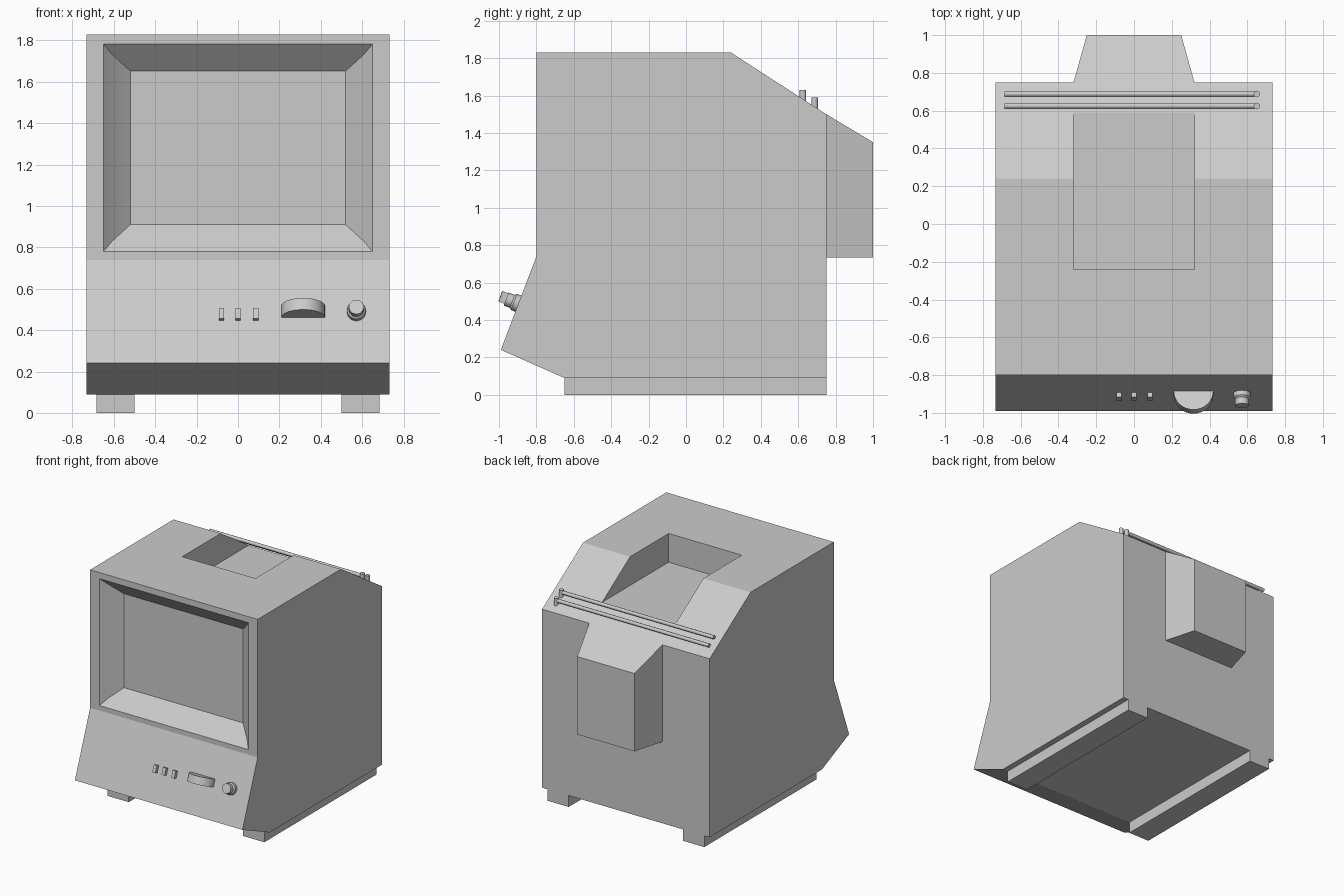
import bpy, bmesh, math
from mathutils import Vector, Matrix

if "Cube" in bpy.data.objects:
    bpy.data.objects.remove(bpy.data.objects["Cube"])


def loft(name, rings, smooth=None):
    """Skin a closed solid through rings with equal point counts."""
    bm = bmesh.new()
    loops = [[bm.verts.new(p) for p in ring] for ring in rings]
    n = len(loops[0])
    for a, b in zip(loops, loops[1:]):
        for i in range(n):
            j = (i + 1) % n
            bm.faces.new((a[i], a[j], b[j], b[i]))
    bm.faces.new(loops[0])
    bm.faces.new(loops[-1])
    bmesh.ops.recalc_face_normals(bm, faces=bm.faces)
    mesh = bpy.data.meshes.new(name)
    bm.to_mesh(mesh)
    bm.free()
    ob = bpy.data.objects.new(name, mesh)
    bpy.context.collection.objects.link(ob)
    if smooth:
        smooth_by_angle(ob, smooth)
    return ob


def smooth_by_angle(ob, degrees):
    bpy.ops.object.select_all(action='DESELECT')
    ob.select_set(True)
    bpy.context.view_layer.objects.active = ob
    bpy.ops.object.shade_smooth_by_angle(angle=math.radians(degrees))


def box(name, x0, x1, y0, y1, z0, z1):
    return loft(name, [[(x0, y0, z), (x1, y0, z), (x1, y1, z), (x0, y1, z)] for z in (z0, z1)])


def turned(name, profile, sides, matrix):
    """Revolve (radius, height) steps about local z, placed by matrix."""
    rings = [[matrix @ Vector((r * math.cos(t), r * math.sin(t), h))
              for t in (math.tau * i / sides for i in range(sides))] for r, h in profile]
    return loft(name, rings, 35)


def cut(ob, cutter):
    mod = ob.modifiers.new("cut", 'BOOLEAN')
    mod.operation = 'DIFFERENCE'
    mod.solver = 'EXACT'
    mod.object = cutter
    cutter.hide_render = True
    bpy.context.view_layer.objects.active = ob
    bpy.ops.object.modifier_apply(modifier=mod.name)
    bpy.data.objects.remove(cutter)


# Cabinet from its side profile
side = [(-0.8, 1.83), (0.24, 1.83), (0.75, 1.5), (0.75, 0.09),
        (-0.65, 0.09), (-0.99, 0.24), (-0.8, 0.74)]
body = loft("cabinet", [[(x, y, z) for y, z in side] for x in (-0.732, 0.732)])

# Recessed screen: half width, inset in z, depth
steps = [(0.667, -0.02, -0.0185), (0.65, 0, 0), (0.608, 0.05, 0.046), (0.52, 0.13, 0.12)]
cut(body, loft("screen_cutter", [
    [(-w, -0.8 + d, 0.78 + i), (w, -0.8 + d, 0.78 + i),
     (w, -0.8 + d, 1.782 - i), (-w, -0.8 + d, 1.782 - i)] for w, i, d in steps]))

# Handle well in the top
cut(body, box("well_cutter", -0.32, 0.32, -0.24, 0.9, 1.603, 2.0))
smooth_by_angle(body, 15)

# Tapered housing on the back
loft("rear_housing", [[(-w, y, 0.735), (w, y, 0.735), (w, y, z), (-w, y, z)]
                      for w, y, z in ((0.32, 0.75, 1.5), (0.25, 1.0, 1.35))])

# Runner feet
for s, label in ((-1, "left"), (1, "right")):
    box(label + "_foot", *sorted((s * 0.5, s * 0.685)), -0.65, 0.75, 0, 0.095)

# Folded antenna rods with upright pivots
for i, (y, top) in enumerate(((0.625, 1.63), (0.688, 1.59))):
    along_x = Matrix.Translation((-0.685, y, top - 0.022)) @ Matrix.Rotation(math.pi / 2, 4, 'Y')
    turned(f"antenna_rod_{i + 1}", [(0.014, 0), (0.014, 1.335)], 12, along_x)
    turned(f"antenna_pivot_{i + 1}", [(0.017, -0.11), (0.017, 0)], 12,
           Matrix.Translation((0.65, y, top)))

# Sloped control panel frame: local x across, y up the slope, z outward
tilt = math.atan2(0.5, 0.19)


def on_panel(x, z):
    y = -0.8 - 0.19 * (0.74 - z) / 0.5
    return Matrix.Translation((x, y, z)) @ Matrix.Rotation(tilt, 4, 'X')


# Small buttons
for i, x in enumerate((-0.08, 0.0, 0.085)):
    b = box(f"button_{i + 1}", -0.013, 0.013, -0.028, 0.028, -0.02, 0.027)
    b.matrix_world = on_panel(x, 0.472)

# Half-disc thumb wheel
arc = [(0.105 * math.cos(math.pi * i / 16), 0.105 * math.sin(math.pi * i / 16)) for i in range(17)]
arc = [(0.105, -0.02)] + arc + [(-0.105, -0.02)]
wheel = loft("thumb_wheel", [[(x, h, z) for x, z in arc] for h in (-0.03, 0.03)], 35)
wheel.matrix_world = on_panel(0.315, 0.49)

# Stepped knob
turned("knob", [(0.046, -0.02), (0.046, 0.025), (0.037, 0.035), (0.037, 0.07)], 12,
       on_panel(0.572, 0.487))
